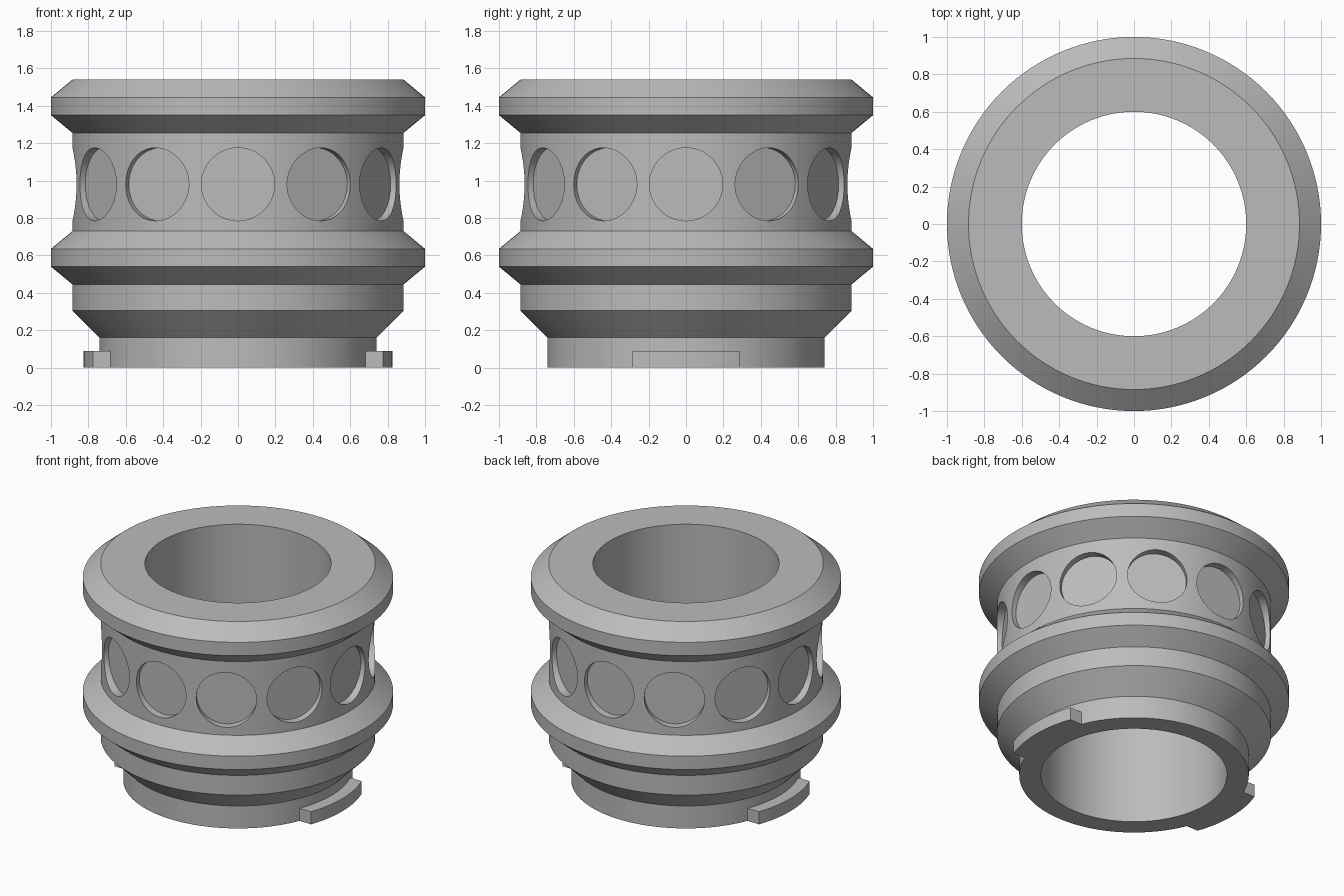
import bpy, bmesh
from math import sin, cos, pi, radians, sqrt
from mathutils import Matrix

if "Cube" in bpy.data.objects:
    bpy.data.objects.remove(bpy.data.objects["Cube"])

GREY = (0.5, 0.5, 0.5, 1)
mat = bpy.data.materials.new("plain grey")
mat.use_nodes = True
mat.diffuse_color = GREY
mat.node_tree.nodes["Principled BSDF"].inputs["Base Color"].default_value = GREY


def add_object(name, bm):
    bmesh.ops.recalc_face_normals(bm, faces=bm.faces)
    mesh = bpy.data.meshes.new(name)
    bm.to_mesh(mesh)
    bm.free()
    mesh.materials.append(mat)
    ob = bpy.data.objects.new(name, mesh)
    bpy.context.collection.objects.link(ob)
    return ob


def activate(ob):
    bpy.ops.object.select_all(action="DESELECT")
    ob.select_set(True)
    bpy.context.view_layer.objects.active = ob


def lathe(name, profile, steps=128):
    """Closed ring from a closed (radius, height) profile."""
    bm = bmesh.new()
    rings = []
    for i in range(steps):
        a = 2 * pi * i / steps
        rings.append([bm.verts.new((r * cos(a), r * sin(a), z)) for r, z in profile])
    n = len(profile)
    for i in range(steps):
        p, q = rings[i], rings[(i + 1) % steps]
        for j in range(n):
            k = (j + 1) % n
            bm.faces.new((p[j], q[j], q[k], p[k]))
    return add_object(name, bm)


# Flanged sleeve with a straight bore
WALL = 0.885
body = lathe("flanged_sleeve", [
    (0.6, 0), (0.74, 0), (0.74, 0.16), (WALL, 0.305), (WALL, 0.445),
    (1, 0.54), (1, 0.635), (WALL, 0.73), (WALL, 1.255),
    (1, 1.35), (1, 1.445), (WALL, 1.54), (0.6, 1.54)])

# Twelve shallow round pockets, flat floored
FLOOR, DEPTH = 0.83, 0.15
bm = bmesh.new()
for i in range(12):
    place = (Matrix.Rotation(i * pi / 6, 4, "Z")
             @ Matrix.Translation((FLOOR + DEPTH / 2, 0, 0.98))
             @ Matrix.Rotation(pi / 2, 4, "Y"))
    bmesh.ops.create_cone(bm, cap_ends=True, segments=64, radius1=0.195,
                          radius2=0.195, depth=DEPTH, matrix=place)
cutter = add_object("pocket_cutter", bm)
cutter.hide_render = True
cut = body.modifiers.new("pockets", "BOOLEAN")
cut.operation = "DIFFERENCE"
cut.solver = "EXACT"
cut.object = cutter
activate(body)
bpy.ops.object.modifier_apply(modifier=cut.name)
bpy.data.objects.remove(cutter)


# Curved locking tabs with parallel ends, one on each side of the foot
def locking_tab(name, side, half=0.285, height=0.09, steps=16):
    ys = [half * (2 * i / steps - 1) for i in range(steps + 1)]
    outline = [(sqrt(0.825 ** 2 - y * y), y) for y in ys]
    outline += [(sqrt(0.738 ** 2 - y * y), y) for y in reversed(ys)]
    bm = bmesh.new()
    base = bm.faces.new([bm.verts.new((side * x, y, 0)) for x, y in outline])
    top = bmesh.ops.extrude_face_region(bm, geom=[base], use_keep_orig=True)
    verts = [v for v in top["geom"] if isinstance(v, bmesh.types.BMVert)]
    bmesh.ops.translate(bm, verts=verts, vec=(0, 0, height))
    return add_object(name, bm)


parts = [body, locking_tab("left_locking_tab", 1), locking_tab("right_locking_tab", -1)]
for ob in parts:
    activate(ob)
    bpy.ops.object.shade_smooth_by_angle(angle=radians(25))
